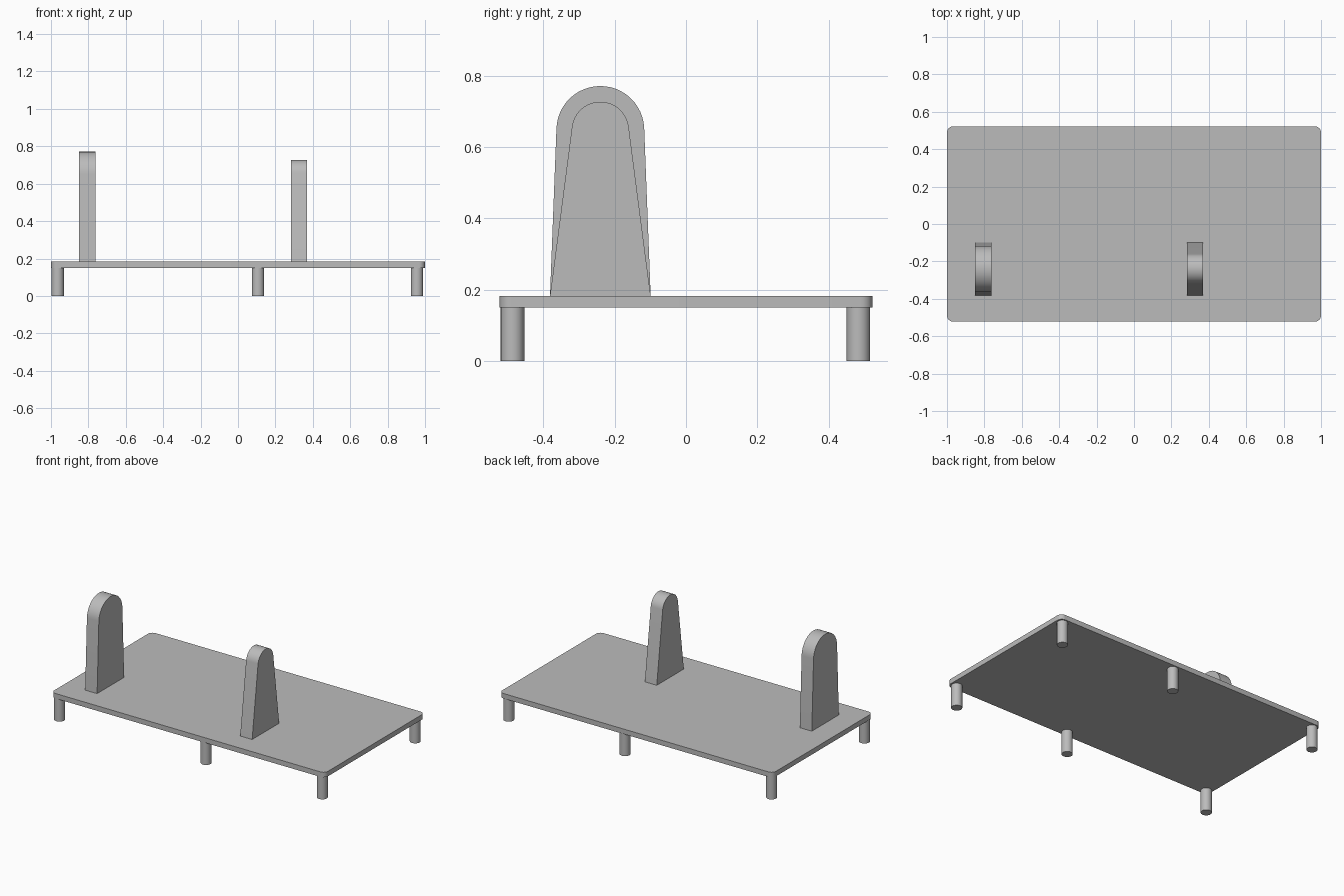
import bpy, bmesh
from math import sin, cos, pi, atan2

cube = bpy.data.objects.get("Cube")
if cube:
    bpy.data.objects.remove(cube, do_unlink=True)

GREY = (0.5, 0.5, 0.5, 1)
grey = bpy.data.materials.new("plain_grey")
grey.use_nodes = True
grey.diffuse_color = GREY
grey.node_tree.nodes["Principled BSDF"].inputs["Base Color"].default_value = GREY

UNDER, TOP = 0.15, 0.183      # height of the plate's two faces
HALF_DEPTH = 0.522


def extrude(name, points, offset):
    """Solid made by pushing a closed 3D profile along an offset."""
    bm = bmesh.new()
    face = bm.faces.new([bm.verts.new(p) for p in points])
    swept = bmesh.ops.extrude_face_region(bm, geom=[face])["geom"]
    bmesh.ops.translate(bm, vec=offset,
                        verts=[v for v in swept if isinstance(v, bmesh.types.BMVert)])
    bmesh.ops.recalc_face_normals(bm, faces=bm.faces)
    mesh = bpy.data.meshes.new(name)
    bm.to_mesh(mesh)
    bm.free()
    mesh.materials.append(grey)
    obj = bpy.data.objects.new(name, mesh)
    bpy.context.collection.objects.link(obj)
    bpy.ops.object.select_all(action="DESELECT")
    obj.select_set(True)
    bpy.context.view_layer.objects.active = obj
    bpy.ops.object.shade_smooth_by_angle(angle=pi / 6)
    return obj


def arc(cx, cy, radius, start, end, steps):
    return [(cx + radius * cos(start + (end - start) * i / steps),
             cy + radius * sin(start + (end - start) * i / steps))
            for i in range(steps + 1)]


# Base plate with rounded corners
r = 0.033
outline = []
for i, (sx, sy) in enumerate([(1, 1), (-1, 1), (-1, -1), (1, -1)]):
    outline += arc(sx * (1 - r), sy * (HALF_DEPTH - r), r, i * pi / 2, (i + 1) * pi / 2, 8)
extrude("base_plate", [(x, y, UNDER) for x, y in outline], (0, 0, TOP - UNDER))

# Six round legs in two rows
for row, y in (("front", -0.486), ("back", 0.483)):
    for place, x in (("right", -0.964), ("middle", 0.107), ("left", 0.957)):
        circle = arc(x, y, 0.033, 0, 2 * pi, 32)[:-1]
        extrude(f"{row}_{place}_leg", [(px, py, 0) for px, py in circle], (0, 0, UNDER))


# Tapered uprights with a rounded top
def upright(name, x, width, radius, centre_z):
    y, half_base = -0.24, 0.141
    tilt = atan2(half_base - radius, centre_z - TOP)
    side = [(y + half_base, TOP)]
    side += arc(y, centre_z, radius, tilt, pi - tilt, 24)
    side += [(y - half_base, TOP)]
    extrude(name, [(x, py, pz) for py, pz in side], (width, 0, 0))


upright("right_upright", -0.85, 0.087, 0.123, 0.648)
upright("left_upright", 0.283, 0.087, 0.08, 0.647)
